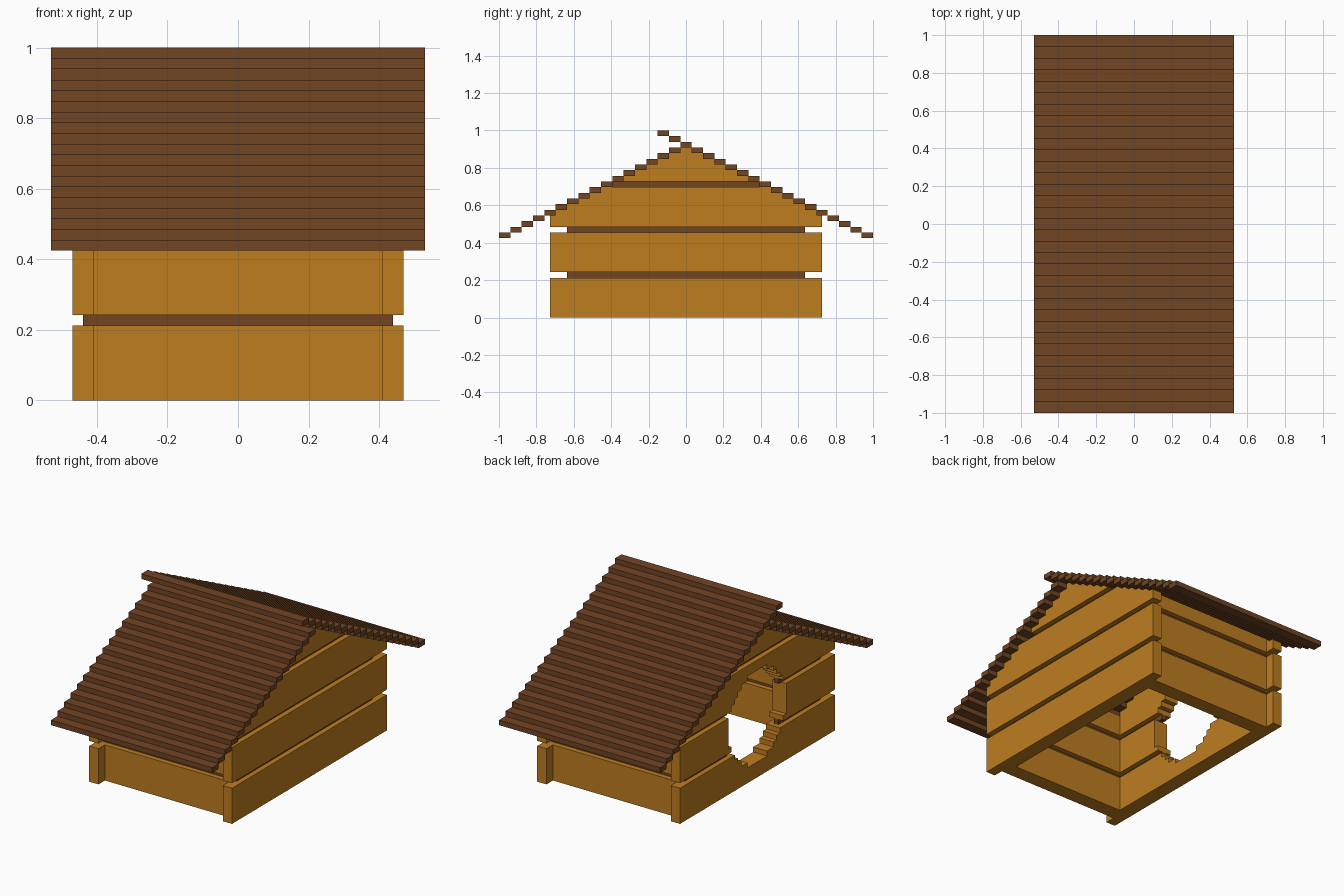
import bpy, bmesh, math

cube = bpy.data.objects.get("Cube")
if cube:
    bpy.data.objects.remove(cube, do_unlink=True)

U = 1 / 33          # block unit: every size below is counted in blocks


def material(name, rgb):
    m = bpy.data.materials.new(name)
    m.use_nodes = True
    m.diffuse_color = (*rgb, 1)
    m.node_tree.nodes["Principled BSDF"].inputs["Base Color"].default_value = (*rgb, 1)
    return m


ORANGE = material("orange_wood", (0.515, 0.205, 0.0144))
BROWN = material("dark_brown_wood", (0.165, 0.058, 0.0168))


def extrude(name, profiles, x0, x1, mat):
    """One object from closed (y, z) profiles, extruded from x0 to x1."""
    bm = bmesh.new()
    for prof in profiles:
        face = bm.faces.new([bm.verts.new((x0 * U, y * U, z * U)) for y, z in prof])
        new = bmesh.ops.extrude_face_region(bm, geom=[face])["geom"]
        verts = [v for v in new if isinstance(v, bmesh.types.BMVert)]
        bmesh.ops.translate(bm, verts=verts, vec=((x1 - x0) * U, 0, 0))
    bmesh.ops.recalc_face_normals(bm, faces=bm.faces)
    mesh = bpy.data.meshes.new(name)
    bm.to_mesh(mesh)
    bm.free()
    mesh.materials.append(mat)
    obj = bpy.data.objects.new(name, mesh)
    bpy.context.collection.objects.link(obj)
    return obj


def rect(y0, y1, z0, z1):
    return [(y0, z0), (y1, z0), (y1, z1), (y0, z1)]


def stairs(z0, z1, width):
    """Stepped edge going up from z0 to z1, width(z) giving each row."""
    pts = [(width(z0), z0)]
    for z in range(z0 + 1, z1):
        if width(z) != width(z - 1):
            pts += [(width(z - 1), z), (width(z), z)]
    return pts + [(width(z1 - 1), z1)]


def flip(pts):
    return [(-y, z) for y, z in pts]


HOLE_Z, HOLE_R = 12, 9


def hole_width(z):
    d = z + 0.5 - HOLE_Z
    return round(math.sqrt(HOLE_R ** 2 - d * d)) if abs(d) < HOLE_R else 0


def gable_profiles(z0, z1, half, hole):
    """Board outline under the stepped roof, with the round doorway cut out."""
    outer = stairs(z0, z1, lambda z: min(half, 59 - 2 * z))
    left_down = flip(outer)[::-1]
    rows = [z for z in range(z0, z1) if hole_width(z)] if hole else []
    if not rows:
        return [outer + left_down]
    inner = stairs(rows[0], rows[-1] + 1, hole_width)
    if len(rows) == z1 - z0:                       # cut right through
        right = outer + inner[::-1]
        return [right, flip(right)]
    if rows[0] > z0:                               # notch in the top edge
        return [outer + inner[::-1] + flip(inner) + left_down]
    return [outer + left_down + flip(inner) + inner[::-1]]


# Gable walls: thick boards with a thinner inner layer, recessed brown bands
BOARDS = [(0, 7), (8, 15), (16, 23), (24, 30)]
BANDS = [(7, 8), (15, 16), (23, 24)]
for side, s, hole in (("right", -1, True), ("left", 1, False)):
    for i, (z0, z1) in enumerate(BOARDS, 1):
        extrude(f"gable_board_{side}_{i}", gable_profiles(z0, z1, 24, hole),
                13.5 * s, 15.5 * s, ORANGE)
        extrude(f"gable_lining_{side}_{i}", gable_profiles(z0, z1, 19, hole),
                12.5 * s, 13.5 * s, ORANGE)
    for i, (z0, z1) in enumerate(BANDS, 1):
        extrude(f"gable_band_{side}_{i}", gable_profiles(z0, z1, 21, hole),
                13.5 * s, 14.5 * s, BROWN)

# Front and back walls, set in between the gable board ends
top_board = [(19, 16), (22, 16), (22, 19), (21, 19), (21, 20), (19, 20)]
wall_boards = [rect(19, 22, 0, 7), rect(19, 22, 8, 15), top_board]
for side, turn in (("front", flip), ("back", list)):
    for i, prof in enumerate(wall_boards, 1):
        extrude(f"{side}_board_{i}", [turn(prof)], -13.5, 13.5, ORANGE)
    for i, (z0, z1) in enumerate(BANDS[:2], 1):
        extrude(f"{side}_band_{i}", [turn(rect(20, 21, z0, z1))], -13.5, 13.5, BROWN)

# Roof: rising slats, the back slope runs on past the ridge
slats = [rect(31 - 2 * i, 33 - 2 * i, 14 + i, 15 + i) for i in range(19)]
extrude("roof_back", slats, -17.5, 17.5, BROWN)
extrude("roof_front", [flip(p) for p in slats[:16]], -17.5, 17.5, BROWN)
